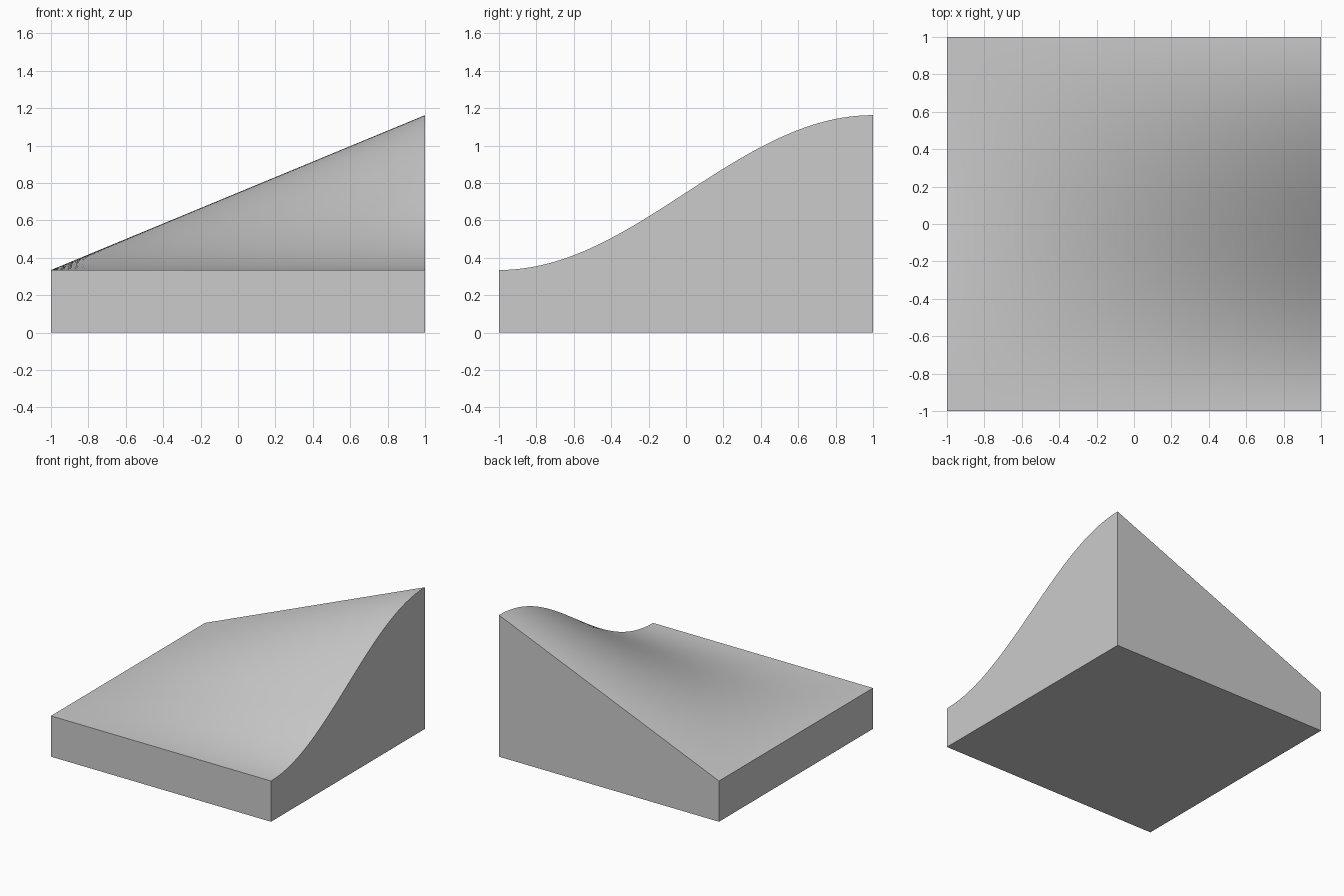
import bpy, bmesh, math

cube = bpy.data.objects.get("Cube")
if cube:
    bpy.data.objects.remove(cube, do_unlink=True)

LOW, HIGH, STEPS = 0.335, 1.163, 48

# Plain grey material
grey = bpy.data.materials.new("light_grey")
grey.use_nodes = True
colour = (0.6, 0.6, 0.6, 1)
grey.diffuse_color = colour
grey.node_tree.nodes["Principled BSDF"].inputs["Base Color"].default_value = colour


def surface_height(x, y):
    """S-curve along y whose rise grows evenly along x."""
    ease = (1 - math.cos(math.pi * (y + 1) / 2)) / 2
    return LOW + (HIGH - LOW) * ease * (x + 1) / 2


# Curved top surface
bm = bmesh.new()
bmesh.ops.create_grid(bm, x_segments=STEPS, y_segments=STEPS, size=1)
for v in bm.verts:
    v.co.z = surface_height(v.co.x, v.co.y)

# Straight walls dropped from the rim, closed by a flat base
rim = [e for e in bm.edges if e.is_boundary]
walls = bmesh.ops.extrude_edge_only(bm, edges=rim)["geom"]
for v in walls:
    if isinstance(v, bmesh.types.BMVert):
        v.co.z = 0
bmesh.ops.contextual_create(bm, geom=[e for e in bm.edges if e.is_boundary])
bmesh.ops.recalc_face_normals(bm, faces=bm.faces)

mesh = bpy.data.meshes.new("twisted_ramp_block")
bm.to_mesh(mesh)
bm.free()
mesh.materials.append(grey)
block = bpy.data.objects.new("twisted_ramp_block", mesh)
bpy.context.collection.objects.link(block)

# Smooth top with crisp outer edges
bpy.ops.object.select_all(action="DESELECT")
block.select_set(True)
bpy.context.view_layer.objects.active = block
bpy.ops.object.shade_smooth_by_angle(angle=math.radians(30))
